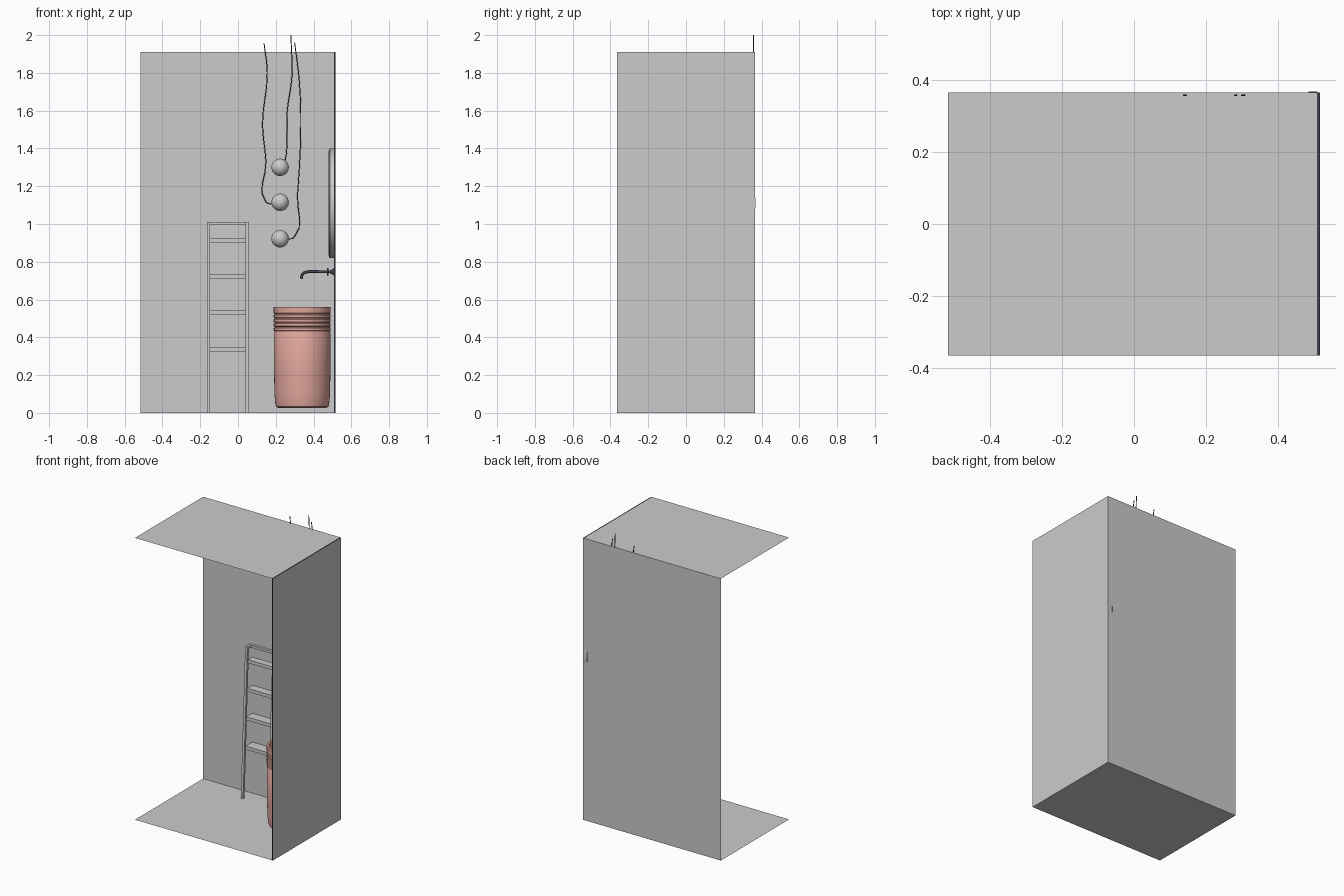
import bpy, bmesh, math
from mathutils import Vector

if "Cube" in bpy.data.objects:
    bpy.data.objects.remove(bpy.data.objects["Cube"])


def material(name, rgb):
    m = bpy.data.materials.new(name)
    m.diffuse_color = (*rgb, 1)
    m.use_nodes = True
    m.node_tree.nodes["Principled BSDF"].inputs["Base Color"].default_value = m.diffuse_color
    return m


GREY = material("light grey", (0.6, 0.6, 0.6))
PINK = material("dusty pink", (0.74, 0.38, 0.33))
DARK = material("dark slate", (0.05, 0.06, 0.085))


def make(name, bm, mat, smooth=False):
    bmesh.ops.recalc_face_normals(bm, faces=bm.faces)
    me = bpy.data.meshes.new(name)
    bm.to_mesh(me)
    bm.free()
    ob = bpy.data.objects.new(name, me)
    bpy.context.collection.objects.link(ob)
    me.materials.append(mat)
    if smooth:
        bpy.ops.object.select_all(action='DESELECT')
        ob.select_set(True)
        bpy.context.view_layer.objects.active = ob
        bpy.ops.object.shade_smooth_by_angle(angle=math.radians(35))
    return ob


def sheet(name, corners, mat):
    bm = bmesh.new()
    bm.faces.new([bm.verts.new(c) for c in corners])
    return make(name, bm, mat)


def box(name, lo, hi, mat, lean=0.0):
    """Box between two corners; lean slides the top along y."""
    bm = bmesh.new()
    bmesh.ops.create_cube(bm, size=1)
    for v in bm.verts:
        top = v.co.z > 0
        v.co = Vector([hi[i] if v.co[i] > 0 else lo[i] for i in range(3)])
        if top:
            v.co.y += lean
    return make(name, bm, mat)


def lathe(name, profile, origin, mat, axis='Z', steps=64):
    """Spin (radius, height) points round z, or round x for axis X."""
    bm = bmesh.new()
    vs = [bm.verts.new((r, 0, h)) for r, h in profile]
    es = [bm.edges.new(p) for p in zip(vs, vs[1:])]
    bmesh.ops.spin(bm, geom=vs + es, cent=(0, 0, 0), axis=(0, 0, 1),
                   angle=math.tau, steps=steps)
    bmesh.ops.remove_doubles(bm, verts=bm.verts, dist=1e-5)
    for v in bm.verts:
        x, y, z = v.co
        v.co = Vector((z, y, -x) if axis == 'X' else (x, y, z)) + Vector(origin)
    return make(name, bm, mat, True)


def tube(name, pts, r, mat, res=4):
    cu = bpy.data.curves.new(name, 'CURVE')
    cu.dimensions = '3D'
    cu.bevel_depth, cu.bevel_resolution, cu.use_fill_caps = r, 2, True
    cu.resolution_u = res
    sp = cu.splines.new('BEZIER')
    sp.bezier_points.add(len(pts) - 1)
    for bp, p in zip(sp.bezier_points, pts):
        bp.co = p
        bp.handle_left_type = bp.handle_right_type = 'AUTO'
    cu.materials.append(mat)
    ob = bpy.data.objects.new(name, cu)
    bpy.context.collection.objects.link(ob)
    return ob


# room shell: floor, ceiling, back wall, right wall with dark lining
X, Y, H, L = 0.517, 0.365, 1.91, 0.509
sheet("floor", [(-X, -Y, 0), (X, -Y, 0), (X, Y, 0), (-X, Y, 0)], GREY)
sheet("ceiling", [(-X, -Y, H), (L, -Y, H), (L, Y, H), (-X, Y, H)], GREY)
sheet("back_wall", [(-X, Y, 0), (X, Y, 0), (X, Y, H), (-X, Y, H)], GREY)
sheet("right_wall", [(X, -Y, 0), (X, Y, 0), (X, Y, H), (X, -Y, H)], GREY)
box("right_wall_lining", (L, -Y, 0.001), (X - 0.001, Y - 0.001, H), DARK)

# leaning ladder shelf
for side, x in (("left", -0.164), ("right", 0.04)):
    box(side + "_rail", (x, 0.264, 0), (x + 0.017, 0.28, 1.01), GREY, lean=0.047)
    box(side + "_rail_top", (x, 0.315, 0.994), (x + 0.017, 0.363, 1.01), GREY)
box("top_bar", (-0.147, 0.347, 0.994), (0.04, 0.363, 1.01), GREY)
for i, z in enumerate((0.325, 0.52, 0.71, 0.9)):
    box(f"shelf_{i + 1}", (-0.147, 0.275 + 0.047 * z, z), (0.04, 0.363, z + 0.023), GREY)

# freestanding round basin with ribbed collar and hollow bowl
CX, CY = 0.34, 0.085
prof = [(0, 0.025), (0.125, 0.025), (0.139, 0.033), (0.143, 0.05), (0.147, 0.1), (0.149, 0.2), (0.149, 0.425)]
for z in (0.43, 0.453, 0.476, 0.499, 0.522):
    prof += [(0.146, z), (0.146, z + 0.003), (0.151, z + 0.006), (0.151, z + 0.019)]
prof += [(0.151, 0.56), (0.138, 0.56), (0.133, 0.5), (0.115, 0.455), (0.07, 0.435), (0, 0.43)]
lathe("basin", prof, (CX, CY, 0), PINK)

# wall tap
tube("tap_spout", [(0.51, CY, 0.747), (0.44, CY, 0.747), (0.37, CY, 0.747),
                   (0.343, CY, 0.736), (0.335, CY, 0.71)], 0.0075, DARK, 8)
lathe("tap_flange", [(0, 0), (0.008, 0), (0.012, 0.012), (0.022, 0.024), (0, 0.024)],
      (0.486, CY, 0.747), DARK, 'X', 24)
lathe("tap_ring", [(0, 0), (0.02, 0), (0.02, 0.006), (0, 0.006)],
      (0.472, CY, 0.747), DARK, 'X', 24)

# round mirror on the right wall
lathe("mirror", [(0, 0.005), (0.27, 0.005), (0.275, 0), (0.287, 0.002), (0.29, 0.006), (0.29, 0.03), (0, 0.03)],
      (0.48, 0.078, 1.11), GREY, 'X', 96)

# globe lamps on the back wall
for i, z in enumerate((1.3, 1.115, 0.922)):
    bm = bmesh.new()
    bmesh.ops.create_uvsphere(bm, u_segments=32, v_segments=16, radius=0.046)
    bmesh.ops.translate(bm, verts=bm.verts, vec=(0.223, 0.317, z))
    make(f"globe_{i + 1}", bm, GREY, True)

# hanging cables (x, z) running up along the wall
cables = [
    [(0.138, 1.955), (0.155, 1.8), (0.13, 1.53), (0.148, 1.33), (0.149, 1.115), (0.2, 1.108)],
    [(0.28, 2.0), (0.285, 1.78), (0.26, 1.59), (0.257, 1.38), (0.24, 1.3)],
    [(0.3, 1.96), (0.325, 1.75), (0.332, 1.5), (0.315, 1.15), (0.297, 0.93), (0.24, 0.922)],
]
for i, path in enumerate(cables):
    tube(f"cable_{i + 1}", [(x, 0.358, z) for x, z in path], 0.0025, DARK)
